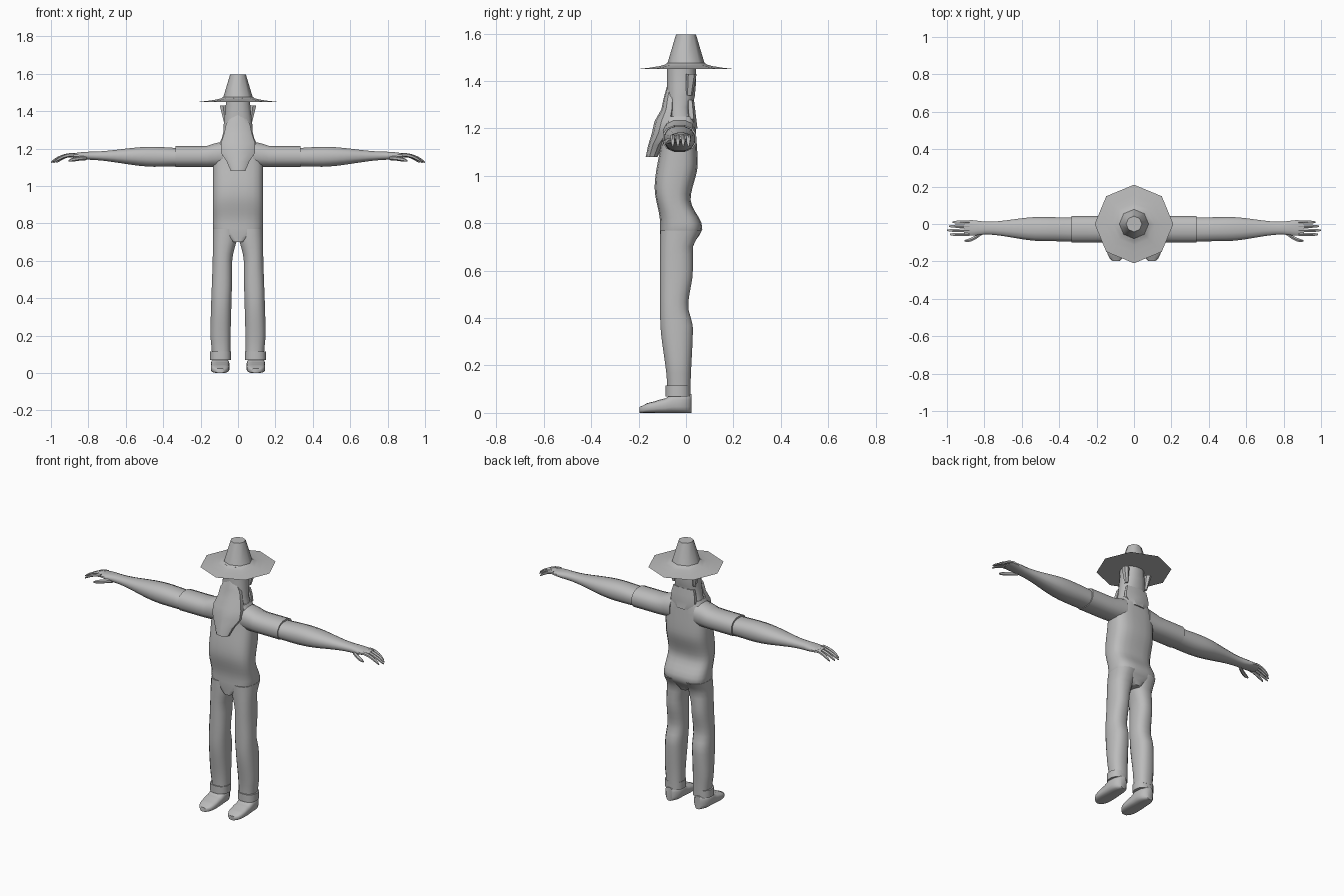
import bpy, bmesh, math

old = bpy.data.objects.get("Cube")
if old:
    bpy.data.objects.remove(old)

GREY = (0.5, 0.5, 0.5, 1)
material = bpy.data.materials.new("plain grey")
material.use_nodes = True
material.diffuse_color = GREY
shader = material.node_tree.nodes["Principled BSDF"]
shader.inputs["Base Color"].default_value = GREY


def ease(position, stops):
    """Smooth value at a position between the given stops."""
    places = sorted(stops)
    position = min(max(position, places[0]), places[-1])
    for low, high in zip(places, places[1:]):
        if position <= high:
            f = (position - low) / (high - low)
            f = f * f * (3 - 2 * f)
            return stops[low] + f * (stops[high] - stops[low])


def signed_power(value, exponent):
    return math.copysign(abs(value) ** exponent, value)


def loft(name, axis, start, end, section, steps=1, sides=16, power=2.4,
         mirror=False, angle=50, turn=0.5):
    """Skin rounded sections along an axis.

    section(position, fraction) gives the bounds (u0, u1, v0, v1)
    in the two remaining axes, taken in x, y, z order.
    """
    order = {"x": (2, 0, 1), "y": (0, 2, 1), "z": (0, 1, 2)}[axis]
    bm = bmesh.new()
    loops = []
    for step in range(steps + 1):
        fraction = step / steps
        position = start + (end - start) * fraction
        u0, u1, v0, v1 = section(position, fraction)
        loop = []
        for side in range(sides):
            a = math.tau * (side + turn) / sides
            u = signed_power(math.cos(a), 2 / power)
            v = signed_power(math.sin(a), 2 / power)
            point = ((u0 + u1 + u * (u1 - u0)) / 2,
                     (v0 + v1 + v * (v1 - v0)) / 2, position)
            loop.append(bm.verts.new([point[k] for k in order]))
        loops.append(loop)
    for lower, upper in zip(loops, loops[1:]):
        for i in range(sides):
            j = (i + 1) % sides
            bm.faces.new((lower[i], lower[j], upper[j], upper[i]))
    bm.faces.new(loops[0])
    bm.faces.new(loops[-1])
    bmesh.ops.recalc_face_normals(bm, faces=bm.faces)
    mesh = bpy.data.meshes.new(name)
    bm.to_mesh(mesh)
    bm.free()
    mesh.materials.append(material)
    part = bpy.data.objects.new(name, mesh)
    bpy.context.collection.objects.link(part)
    if mirror:
        part.modifiers.new("Mirror", "MIRROR")
    bpy.ops.object.select_all(action="DESELECT")
    part.select_set(True)
    bpy.context.view_layer.objects.active = part
    bpy.ops.object.shade_smooth_by_angle(angle=math.radians(angle))


def disc(radius):
    return -radius, radius, -radius, radius


# Front and back outlines shared by the torso and the trouser legs
def body_front(z):
    return ease(z, {0.1: -0.08, 0.4: -0.11, 0.8: -0.11, 0.95: -0.133, 1.2: -0.1})


def body_back(z):
    return ease(z, {0.1: 0.02, 0.36: 0.03, 0.45: 0.01, 0.6: 0.03, 0.7: 0.03,
                    0.78: 0.07, 0.9: 0.02, 1.05: 0.05, 1.25: 0.04})


def torso(z, f):
    width = ease(z, {0.7: 0.03, 0.76: 0.135, 1.18: 0.135, 1.25: 0.09})
    return -width, width, body_front(z), body_back(z)


def trouser_leg(z, f):
    inner = ease(z, {0.1: 0.04, 0.6: 0.03, 0.75: 0})
    outer = ease(z, {0.1: 0.14, 0.2: 0.148, 0.7: 0.135})
    return inner, outer, body_front(z), body_back(z)


loft("torso", "z", 0.7, 1.25, torso, steps=22, sides=20, power=3)
loft("trouser_leg", "z", 0.1, 0.77, trouser_leg, steps=20, mirror=True)
loft("trouser_cuff", "z", 0.07, 0.115,
     lambda z, f: (0.037, 0.15, -0.087, 0.02), mirror=True)


# Shoes, rounded at toe and heel
def shoe(y, f):
    width = 0.05 * (1 - abs(2 * f - 1) ** 5 * 0.6)
    height = ease(y, {-0.2: 0.025, -0.15: 0.045, -0.1: 0.058, -0.05: 0.08})
    return 0.096 - width, 0.096 + width, 0, height


loft("shoe", "y", -0.197, 0.024, shoe, steps=14, power=3.2, mirror=True)


# Short sleeves and tapering arms
def sleeve(x, f):
    return -0.1, 0.045, 1.1, ease(x, {0.08: 1.24, 0.18: 1.215})


def arm(x, f):
    depth = ease(x, {0.3: 0.066, 0.5: 0.066, 0.79: 0.035, 0.87: 0.043, 0.91: 0.036})
    height = ease(x, {0.3: 0.05, 0.45: 0.055, 0.8: 0.022, 0.91: 0.01})
    y = -0.03 + 0.01 * f
    z = 1.154 + 0.01 * f
    return y - depth, y + depth, z - height, z + height


loft("sleeve", "x", 0.08, 0.335, sleeve, steps=6, sides=12, mirror=True)
loft("arm", "x", 0.3, 0.91, arm, steps=16, sides=12, mirror=True)


# Drooping fingers and the thumb
def finger_at(y, spread, z, droop, radius):
    def finger(x, f):
        r = radius * (1 - 0.6 * f ** 6)
        side = y - spread * math.sin(f * math.pi / 2)
        height = z - droop * f * f
        return side - r, side + r, height - r, height + r
    return finger


fingers = {"little": 0.97, "ring": 0.99, "middle": 1, "index": 0.985}
for i, (name, tip) in enumerate(fingers.items()):
    loft(name + "_finger", "x", 0.88, tip,
         finger_at(0.01 - 0.022 * i, 0, 1.167, 0.04, 0.01),
         steps=6, sides=6, power=2, mirror=True)
loft("thumb", "x", 0.81, 0.905, finger_at(-0.045, 0.045, 1.15, 0.015, 0.012),
     steps=6, sides=6, power=2, mirror=True)


# Head on a broad neck, with a long pointed beard and nape hair
def head(z, f):
    width = ease(z, {1.2: 0.1, 1.3: 0.08, 1.46: 0.066})
    return -width, width, -0.082, ease(z, {1.2: 0.04, 1.28: 0.025, 1.36: 0.043})


def beard(z, f):
    width = ease(z, {1.08: 0.04, 1.2: 0.1, 1.32: 0.07, 1.38: 0.03})
    front = ease(z, {1.08: -0.17, 1.2: -0.142, 1.3: -0.1, 1.38: -0.08})
    return -width, width, front, ease(z, {1.08: -0.12, 1.22: -0.04})


def nape_hair(z, f):
    width = ease(z, {1.2: 0.05, 1.25: 0.09, 1.32: 0.072})
    return -width, width, 0, 0.05 - 0.015 * f


def ear(z, f):
    return 0.06, 0.076 + 0.024 * f, 0, 0.028 + 0.017 * f


loft("head", "z", 1.2, 1.47, head, steps=6, sides=12)
loft("beard", "z", 1.08, 1.38, beard, steps=6, sides=10, angle=40)
loft("nape_hair", "z", 1.2, 1.32, nape_hair, steps=3, sides=8, angle=20)
loft("ear", "z", 1.34, 1.43, ear, sides=6, mirror=True, angle=20)

# Eight-sided hat with a flared brim
loft("hat_brim", "z", 1.45, 1.476, lambda z, f: disc(0.08 + 0.13 * (1 - f) ** 2),
     steps=4, sides=8, power=2, turn=0)
loft("hat_crown", "z", 1.47, 1.597, lambda z, f: disc(0.08 - 0.038 * f),
     sides=8, power=2, turn=0)
